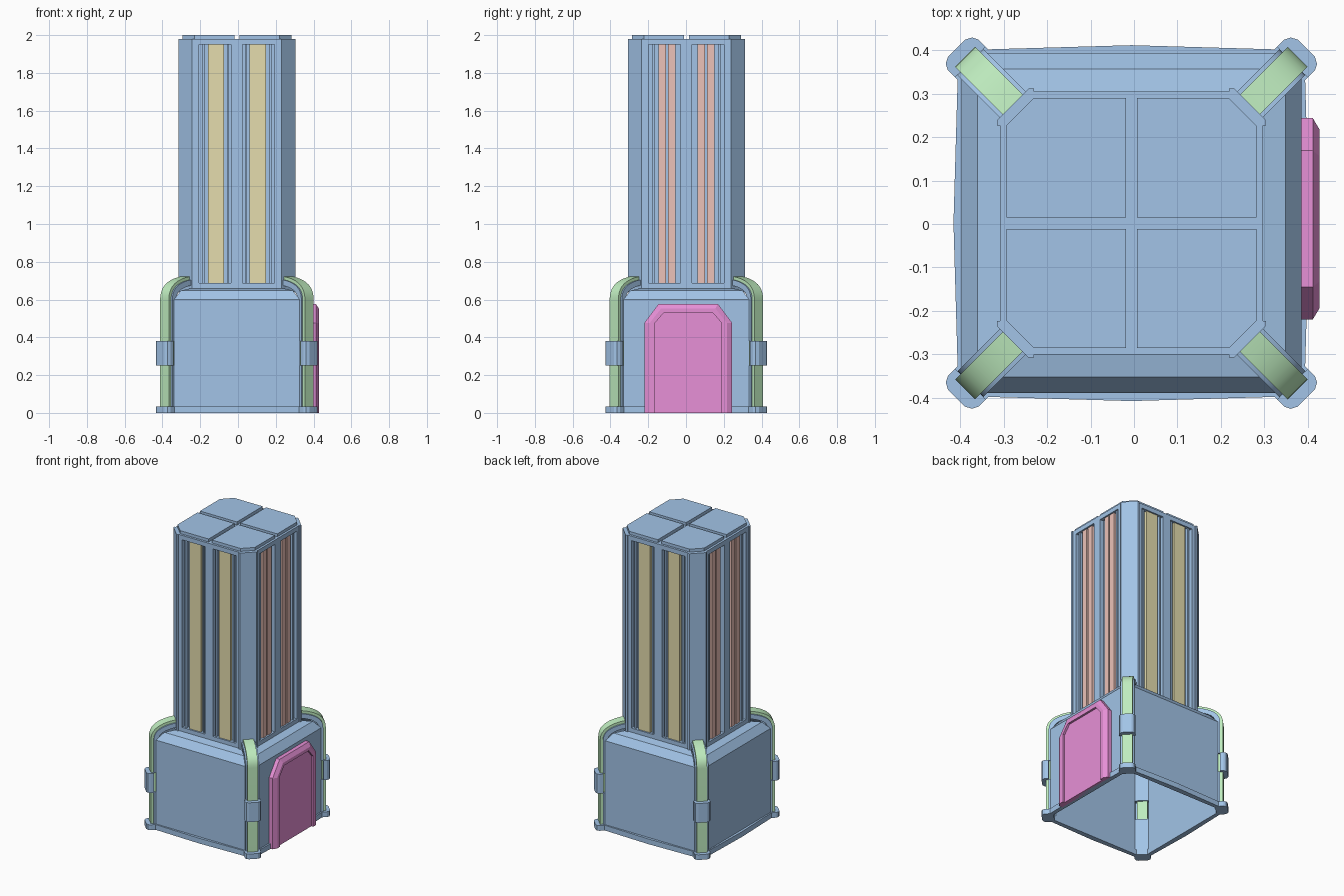
import bpy, bmesh, math
from mathutils import Matrix, Vector

if "Cube" in bpy.data.objects:
    bpy.data.objects.remove(bpy.data.objects["Cube"])

CENTRE = Matrix.Translation((-0.006, 0.002, 0))


def material(name, col):
    m = bpy.data.materials.new(name)
    m.diffuse_color = (*col, 1)
    m.use_nodes = True
    m.node_tree.nodes["Principled BSDF"].inputs["Base Color"].default_value = m.diffuse_color
    return m


BLUE = material("blue", (0.36, 0.55, 0.80))
GREEN = material("green", (0.52, 0.84, 0.52))
YELLOW = material("yellow", (0.78, 0.72, 0.42))
SALMON = material("salmon", (0.84, 0.54, 0.48))
MAGENTA = material("magenta", (0.80, 0.28, 0.68))


def finish(name, bm, mat, smooth=False):
    bmesh.ops.recalc_face_normals(bm, faces=bm.faces[:])
    me = bpy.data.meshes.new(name)
    bm.to_mesh(me)
    bm.free()
    me.materials.append(mat)
    if smooth:
        me.shade_smooth()
        me.set_sharp_from_angle(angle=math.radians(30))
    ob = bpy.data.objects.new(name, me)
    bpy.context.collection.objects.link(ob)
    return ob


def loft(name, rings, mat, smooth=False):
    """Closed rings joined in order and capped at both ends."""
    bm = bmesh.new()
    vs = [[bm.verts.new(p) for p in r] for r in rings]
    n = len(vs[0])
    for a, b in zip(vs, vs[1:]):
        for i in range(n):
            j = (i + 1) % n
            bm.faces.new((a[i], a[j], b[j], b[i]))
    bm.faces.new(vs[0])
    bm.faces.new(vs[-1])
    return finish(name, bm, mat, smooth)


def prism(name, pts, z0, z1, M, mat):
    """Plan outline raised from z0 to z1."""
    return loft(name, [[M @ Vector((x, y, z)) for x, y in pts] for z in (z0, z1)], mat)


def box(name, x0, x1, y0, y1, z0, z1, M, mat):
    return prism(name, [(x0, y0), (x1, y0), (x1, y1), (x0, y1)], z0, z1, M, mat)


def octagon(h, k):
    return [(h, -k), (h, k), (k, h), (-k, h), (-h, k), (-h, -k), (-k, -h), (k, -h)]


def offset(path, d):
    """Shift an (r, z) path inwards by d."""
    out = []
    for i, p in enumerate(path):
        a, b = path[max(i - 1, 0)], path[min(i + 1, len(path) - 1)]
        t = Vector((b[0] - a[0], b[1] - a[1])).normalized()
        out.append((p[0] - t.y * d, p[1] + t.x * d))
    return out


def strap(name, path, d0, d1, w, M, mat):
    """Band following a path, between two offsets, of half width w."""
    prof = offset(path, d0) + offset(path, d1)[::-1]
    return loft(name, [[M @ Vector((r, t, z)) for r, z in prof] for t in (-w, w)], mat, True)


# tower core
prism("tower_core", octagon(0.275, 0.21), 0.64, 1.98, CENTRE, BLUE)

for k in range(4):
    S = CENTRE @ Matrix.Rotation(k * math.pi / 2, 4, 'Z')   # local +x points outward

    # base wall with sloped shoulder, mitred against the corner braces
    prof = [(0.392, 0), (0.392, 0.60), (0.355, 0.648), (0.30, 0.66),
            (0.30, 0.64), (0.345, 0.63), (0.374, 0.592), (0.374, 0)]
    loft(f"base_wall_{k}", [[S @ Vector((d, s * (d - 0.059), z)) for d, z in prof]
                            for s in (-1, 1)], BLUE)
    # slightly bowed skirting lip
    prism(f"base_lip_{k}", [(0.374, -0.345), (0.40, -0.345), (0.410, 0),
                            (0.40, 0.345), (0.374, 0.345)], 0, 0.035, S, BLUE)

    # tower corner post
    prism(f"tower_post_{k}", [(0.31, 0.225), (0.31, 0.237), (0.237, 0.31), (0.225, 0.31),
                              (0.225, 0.26), (0.26, 0.225)], 0.64, 1.98, S, BLUE)
    # tower face frame
    box(f"frame_mullion_{k}", 0.27, 0.303, -0.03, 0.03, 0.68, 1.955, S, BLUE)
    box(f"frame_top_{k}", 0.27, 0.303, -0.23, 0.23, 1.95, 1.98, S, BLUE)
    box(f"frame_bottom_{k}", 0.27, 0.303, -0.23, 0.23, 0.64, 0.687, S, BLUE)
    for s in (-1, 1):
        def bar(name, a, b, depth, mat):
            lo, hi = sorted((s * a, s * b))
            box(f"{name}_{k}_{'ab'[s > 0]}", 0.27, depth, lo, hi, 0.68, 1.955, S, mat)
        bar("frame_stile", 0.20, 0.23, 0.303, BLUE)
        if k % 2:
            # front and back: one wide strip between thin rails
            bar("wide_strip", 0.067, 0.153, 0.293, YELLOW)
            bar("inner_rail", 0.042, 0.052, 0.293, BLUE)
            bar("outer_rail", 0.172, 0.184, 0.293, BLUE)
        else:
            # sides: pair of narrow strips
            bar("narrow_strip_inner", 0.058, 0.098, 0.293, SALMON)
            bar("narrow_strip_outer", 0.109, 0.148, 0.293, SALMON)
            bar("side_rail", 0.168, 0.182, 0.293, BLUE)

    # roof cap tile
    prism(f"roof_tile_{k}", [(0.013, 0.013), (0.288, 0.013), (0.288, 0.225),
                             (0.225, 0.288), (0.013, 0.288)], 1.97, 2.0, S, BLUE)

    # diagonal corner brace
    D = S @ Matrix.Rotation(math.pi / 4, 4, 'Z')
    P, Q, R = Vector((0.542, 0.60)), Vector((0.542, 0.70)), Vector((0.385, 0.722))
    bend = [tuple((1 - t) ** 2 * P + 2 * t * (1 - t) * Q + t * t * R)
            for t in (i / 10 for i in range(11))]
    strap(f"brace_strip_{k}", [(0.542, 0.03)] + bend, 0, 0.038, 0.0325, D, GREEN)
    strap(f"brace_back_upper_{k}", [(0.542, 0.38)] + bend, 0.017, 0.047, 0.042, D, BLUE)
    strap(f"brace_back_lower_{k}", [(0.542, 0), (0.542, 0.25)], 0.017, 0.047, 0.042, D, BLUE)

    # foot and clamp with clipped corners
    def clipped(r):
        return [(r, -0.05), (0.548, -0.05), (0.562, -0.043), (0.57, -0.028),
                (0.57, 0.028), (0.562, 0.043), (0.548, 0.05), (r, 0.05)]
    prism(f"brace_foot_{k}", clipped(0.495), 0, 0.035, D, BLUE)
    prism(f"brace_clamp_{k}", clipped(0.525), 0.25, 0.38, D, BLUE)

# door on the right side: bevelled raised rim around a sunken panel
bm = bmesh.new()
rings = []
for x, h, top, cy, cz in [(0.38, 0.232, 0.577, 0.075, 0.10), (0.412, 0.232, 0.577, 0.075, 0.10),
                          (0.428, 0.205, 0.552, 0.061, 0.077), (0.428, 0.177, 0.53, 0.047, 0.055),
                          (0.414, 0.177, 0.53, 0.047, 0.055)]:
    half = [(h, 0), (h, top - cz), (h - cy, top)]
    pts = [(-y, z) for y, z in half] + half[::-1]
    rings.append([bm.verts.new((x, y + 0.012, z)) for y, z in pts])
for a, b in zip(rings, rings[1:]):
    for i in range(5):
        bm.faces.new((a[i], a[i + 1], b[i + 1], b[i]))
bm.faces.new(rings[0])
bm.faces.new(rings[-1])
bm.faces.new([r[0] for r in rings] + [r[-1] for r in rings[::-1]])
finish("door", bm, MAGENTA)
